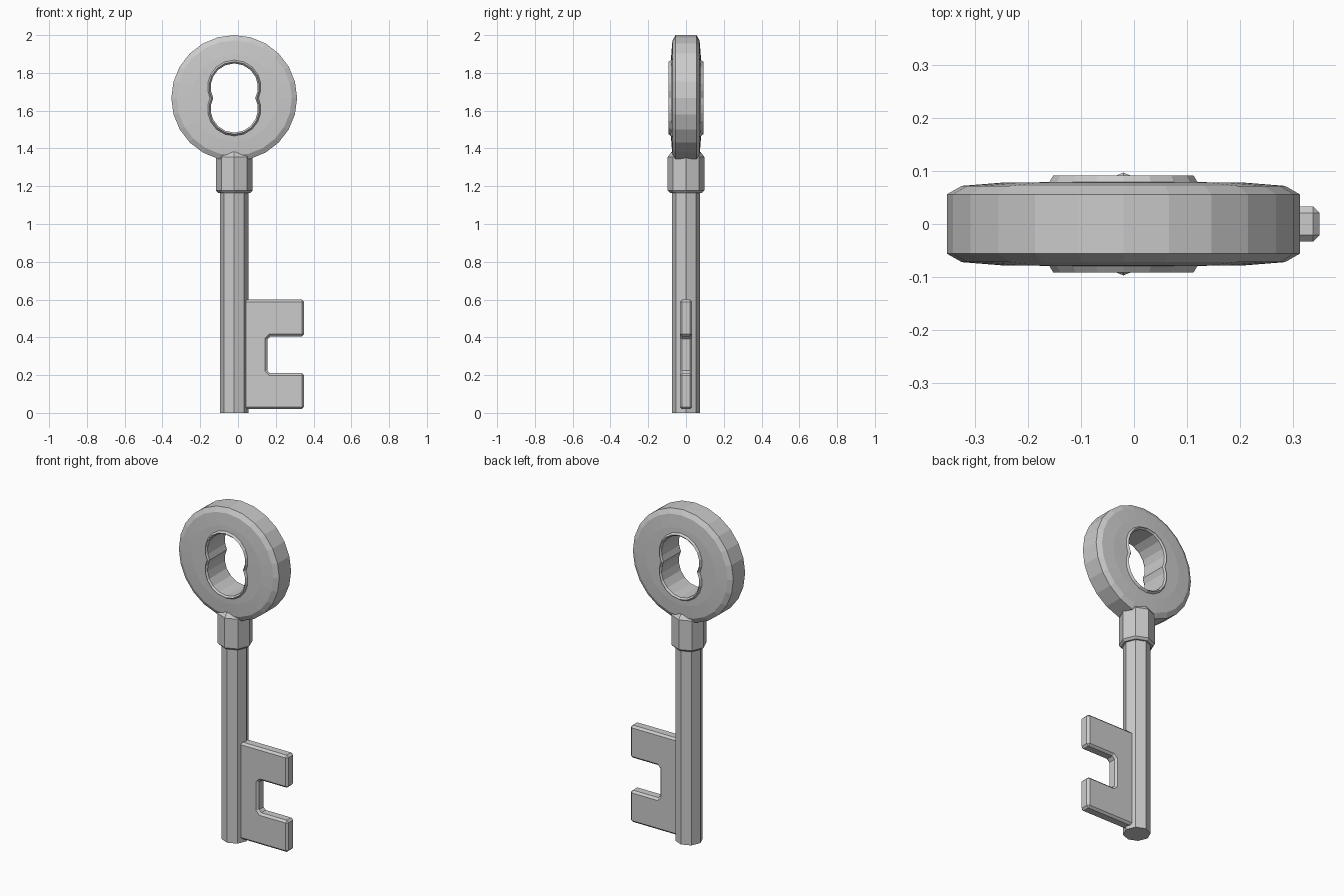
import bpy, bmesh, math

if "Cube" in bpy.data.objects:
    bpy.data.objects.remove(bpy.data.objects["Cube"])

CX = -0.02          # key axis
BOW_Z, N = 1.667, 24


def finish(name, bm):
    bmesh.ops.recalc_face_normals(bm, faces=bm.faces[:])
    mesh = bpy.data.meshes.new(name)
    bm.to_mesh(mesh)
    bm.free()
    obj = bpy.data.objects.new(name, mesh)
    bpy.context.collection.objects.link(obj)
    return obj


def loft(name, rings, loop=False):
    """Skin a list of point rings; either loop back to the first or cap the ends."""
    bm = bmesh.new()
    vs = [[bm.verts.new(p) for p in ring] for ring in rings]
    n = len(rings[0])
    pairs = list(zip(vs, vs[1:])) + ([(vs[-1], vs[0])] if loop else [])
    for a, b in pairs:
        for i in range(n):
            j = (i + 1) % n
            bm.faces.new((a[i], a[j], b[j], b[i]))
    if not loop:
        bm.faces.new(vs[0])
        bm.faces.new(vs[-1])
    return finish(name, bm)


def octagon_column(name, profile):
    angles = [i * math.pi / 4 for i in range(8)]
    return loft(name, [[(CX + r * math.cos(a), r * math.sin(a), z) for a in angles]
                       for r, z in profile])


def bow_ring(radius, y):
    pts = []
    for i in range(N):
        a = 2 * math.pi * i / N
        r = radius(a)
        pts.append((CX + r * math.cos(a), y, BOW_Z + r * math.sin(a)))
    return pts


def circle(r):
    return lambda a: r


def hole(offset):
    # outline of two overlapping circles, one above the other
    d, r = 0.058, 0.125
    return lambda a: d * abs(math.sin(a)) + math.sqrt(r * r - (d * math.cos(a)) ** 2) + offset


# Bow: chamfered disc with a lipped double-round hole
half = [(circle(0.333), 0.056), (circle(0.305), 0.072), (circle(0.23), 0.078),
        (hole(0.018), 0.079), (hole(0.009), 0.092), (hole(0.0), 0.082)]
section = [(r, -y) for r, y in half] + [(r, y) for r, y in reversed(half)]
loft("bow", [bow_ring(r, y) for r, y in section], loop=True)

# Shaft and collar
octagon_column("shaft", [(0.075, 0.0), (0.075, 1.2)])
octagon_column("collar", [(0.085, 1.165), (0.097, 1.177), (0.097, 1.355), (0.078, 1.38)])

# Bit: notched plate with bevelled edges
outline = [(0.03, 0.02), (0.35, 0.02), (0.35, 0.21), (0.17, 0.21), (0.155, 0.225),
           (0.155, 0.39), (0.17, 0.405), (0.35, 0.405), (0.35, 0.60), (0.03, 0.60)]
bm = bmesh.new()
face = bm.faces.new([bm.verts.new((x, -0.033, z)) for x, z in outline])
ext = bmesh.ops.extrude_face_region(bm, geom=[face])
bmesh.ops.translate(bm, vec=(0, 0.066, 0),
                    verts=[v for v in ext["geom"] if isinstance(v, bmesh.types.BMVert)])
bit = finish("bit", bm)
bevel = bit.modifiers.new("bevel", "BEVEL")
bevel.width = 0.012
bevel.segments = 1
bevel.limit_method = 'ANGLE'
bevel.angle_limit = math.radians(60)
